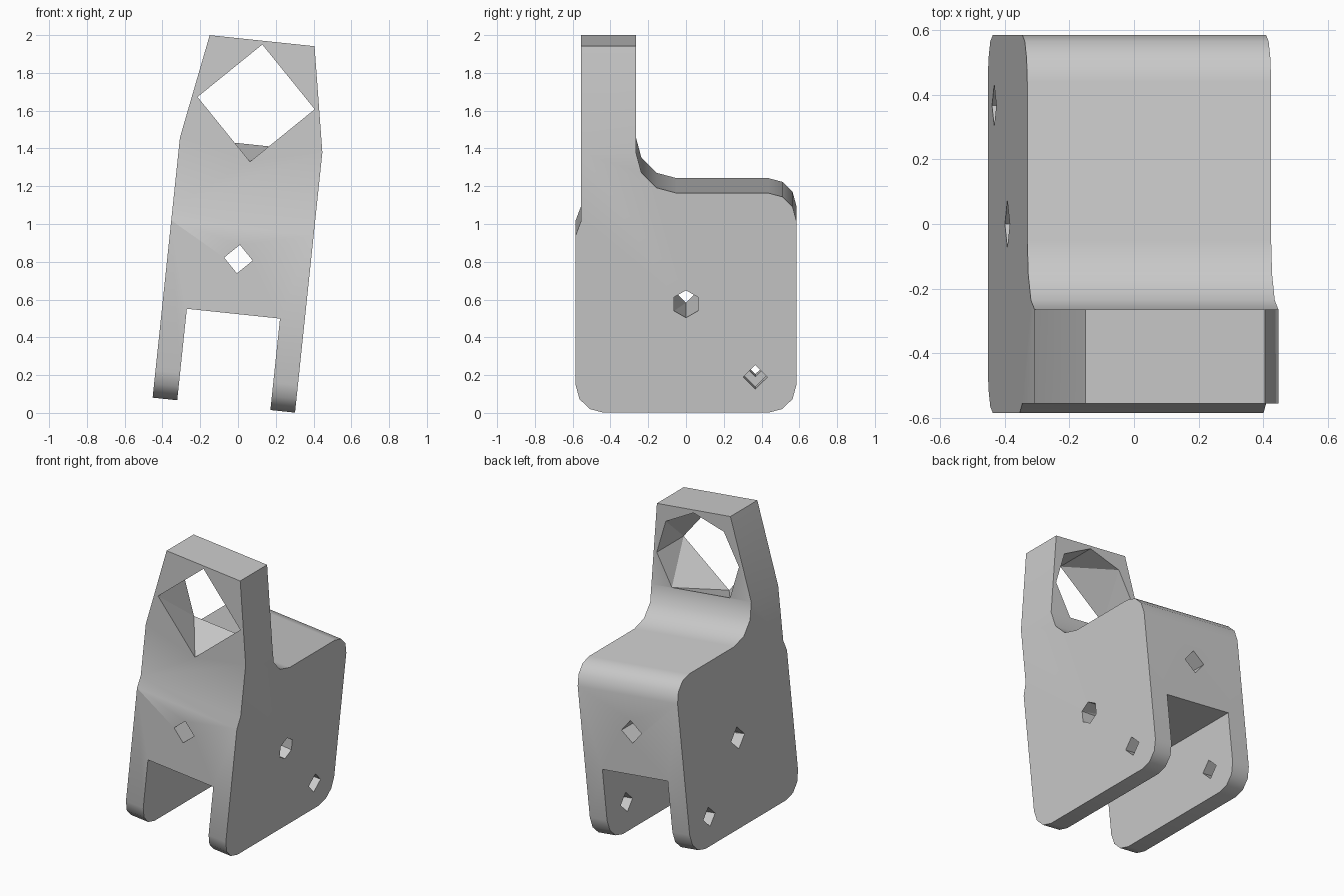
import bpy, bmesh
from math import sin, cos, radians
from mathutils import Matrix, Vector

cube = bpy.data.objects.get("Cube")
if cube:
    bpy.data.objects.remove(cube, do_unlink=True)

grey = bpy.data.materials.new("light_grey")
grey.use_nodes = True
color = (0.6, 0.6, 0.6, 1)
grey.diffuse_color = color
grey.node_tree.nodes["Principled BSDF"].inputs["Base Color"].default_value = color

MID, HALF = -0.079, 0.379          # centre and half width across the bracket
FRONT, BACK, BOTTOM, DECK = -0.584, 0.584, 0.033, 1.201
TOWER_FRONT, TOWER_BACK, TOP = -0.555, -0.265, 1.973
SHOULDER, R, FILLET = 1.418, 0.146, 0.217


def make_object(name, bm):
    bmesh.ops.recalc_face_normals(bm, faces=bm.faces)
    mesh = bpy.data.meshes.new(name)
    bm.to_mesh(mesh)
    bm.free()
    mesh.materials.append(grey)
    obj = bpy.data.objects.new(name, mesh)
    bpy.context.collection.objects.link(obj)
    return obj


def arc(y, z, r, start, end, steps=3):
    angles = [radians(start + (end - start) * i / steps) for i in range(steps + 1)]
    return [(y + r * cos(a), z + r * sin(a)) for a in angles]


def ring(a, b, r, sides, start=0):
    return arc(a, b, r, start, start + 360, sides)[:-1]


def tapered_cutter(name, first, second, axis, margin):
    """Hull between two rings, with both caps pulled out past the surface."""
    bm = bmesh.new()
    for p in first + second:
        bm.verts.new(p)
    bmesh.ops.convex_hull(bm, input=bm.verts)
    for value, sign in ((first[0][axis], -1), (second[0][axis], 1)):
        cap = [f for f in bm.faces if all(abs(v.co[axis] - value) < 1e-5 for v in f.verts)]
        out = bmesh.ops.extrude_face_region(bm, geom=cap)["geom"]
        bmesh.ops.delete(bm, geom=cap, context="FACES_KEEP_BOUNDARY")
        step = Vector((0, 0, 0))
        step[axis] = sign * margin
        bmesh.ops.translate(bm, vec=step, verts=[g for g in out if isinstance(g, bmesh.types.BMVert)])
    return make_object(name, bm)


def cut(target, cutter):
    mod = target.modifiers.new(cutter.name, "BOOLEAN")
    mod.operation, mod.solver, mod.object = "DIFFERENCE", "EXACT", cutter
    bpy.context.view_layer.objects.active = target
    bpy.ops.object.modifier_apply(modifier=mod.name)
    bpy.data.objects.remove(cutter, do_unlink=True)


# Side profile: rounded block with a tower rising at the front
profile = (arc(FRONT + R, BOTTOM + R, R, 180, 270)
           + arc(BACK - R, BOTTOM + R, R, 270, 360)
           + arc(BACK - R, DECK - R, R, 0, 90)
           + arc(TOWER_BACK + FILLET, DECK + FILLET, FILLET, 270, 180)
           + [(TOWER_BACK, TOP), (TOWER_FRONT, TOP), (TOWER_FRONT, 1.054), (FRONT, 0.977)])
bm = bmesh.new()
face = bm.faces.new([bm.verts.new((MID - HALF, y, z)) for y, z in profile])
side = bmesh.ops.extrude_face_region(bm, geom=[face])["geom"]
bmesh.ops.translate(bm, vec=(2 * HALF, 0, 0),
                    verts=[g for g in side if isinstance(g, bmesh.types.BMVert)])

# Tower sides lean inward above the shoulder
bmesh.ops.bisect_plane(bm, geom=bm.verts[:] + bm.edges[:] + bm.faces[:],
                       plane_co=(0, 0, SHOULDER), plane_no=(0, 0, 1), dist=1e-4)
for v in bm.verts:
    if v.co.z > TOP - 0.01:
        v.co.x = MID + (0.279 if v.co.x > MID else -0.279)
bracket = make_object("bracket", bm)
bpy.context.view_layer.objects.active = bracket
bracket.select_set(True)
bpy.ops.object.shade_smooth_by_angle(angle=radians(33))

# Slot between the two legs
bm = bmesh.new()
bmesh.ops.create_cube(bm, size=1)
bmesh.ops.transform(bm, verts=bm.verts,
                    matrix=Matrix.Translation((MID, 0, 0.02)) @ Matrix.Diagonal((0.496, 2, 1, 1)))
cut(bracket, make_object("leg_slot", bm))

# Large tower opening: four sided in front, clipped octagon behind
front_ring = [(x, TOWER_FRONT, z) for x, z in ring(-0.076, 1.641, 0.312, 4)]
back_ring = [(x, TOWER_BACK, z) for x, z in ring(-0.076, 1.641, 0.312, 8) if z > 1.4]
cut(bracket, tapered_cutter("tower_opening", front_ring, back_ring, 1, 0.2))

# Bore from front to back
bore = ring(-0.083, 0.81, 0.076, 4)
cut(bracket, tapered_cutter("front_bore", [(x, FRONT, z) for x, z in bore],
                            [(x, BACK, z) for x, z in bore], 1, 0.1))

# Bores from side to side: pivot hole and corner pin hole
for name, y, z, r, far_sides in (("pivot_bore", 0, 0.611, 0.073, 6),
                                 ("pin_bore", 0.367, 0.222, 0.064, 4)):
    near = [(MID - HALF, a, b) for a, b in ring(y, z, r, 4, 90)]
    far = [(MID + HALF, a, b) for a, b in ring(y, z, r, far_sides, 90)]
    cut(bracket, tapered_cutter(name, near, far, 0, 0.1))

# Whole part leans sideways
bracket.data.transform(Matrix.Rotation(radians(6), 4, "Y"))
